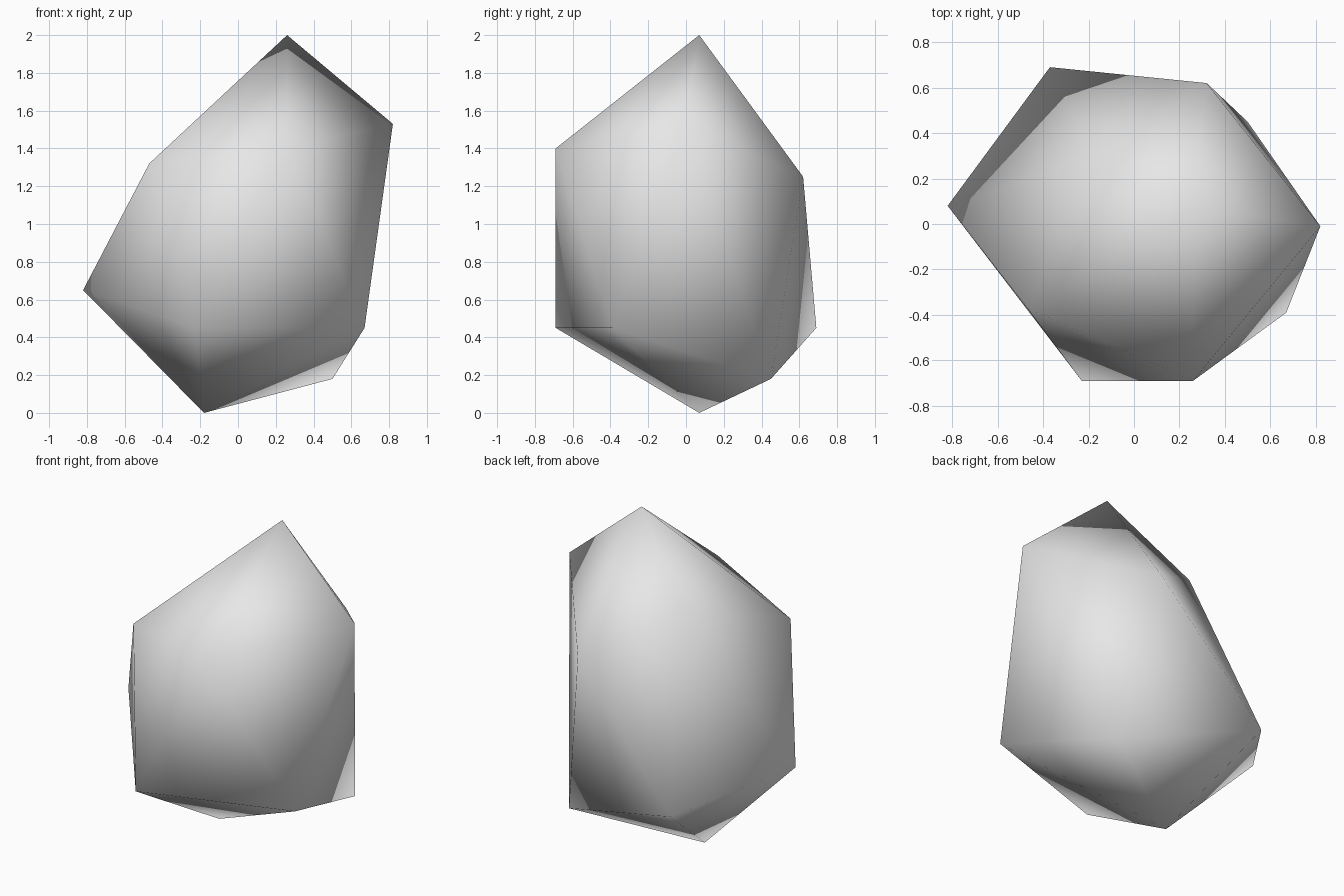
import bpy
import bmesh
from mathutils import Vector

# Remove the default object if the scene has it
default_cube = bpy.data.objects.get("Cube")
if default_cube:
    bpy.data.objects.remove(default_cube, do_unlink=True)


def make_material(name, color):
    """Create one flat material with matching viewport and render colour."""
    material = bpy.data.materials.new(name)
    material.use_nodes = True
    material.diffuse_color = color
    shader = next(node for node in material.node_tree.nodes if node.type == "BSDF_PRINCIPLED")
    shader.inputs["Base Color"].default_value = color
    return material


def build_boulder(name, bottom, lower_ring, upper_ring, top, material):
    """Twenty-sided stone: two staggered rings capped by fans to a point."""
    bm = bmesh.new()
    base = bm.verts.new(Vector(bottom))
    peak = bm.verts.new(Vector(top))
    lower = [bm.verts.new(Vector(point)) for point in lower_ring]
    upper = [bm.verts.new(Vector(point)) for point in upper_ring]
    count = len(lower)

    for i in range(count):
        following = (i + 1) % count
        # Bottom fan, the two side triangles, then the top fan
        bm.faces.new((base, lower[following], lower[i]))
        bm.faces.new((lower[i], lower[following], upper[i]))
        bm.faces.new((upper[i], lower[following], upper[following]))
        bm.faces.new((upper[i], upper[following], peak))

    bmesh.ops.recalc_face_normals(bm, faces=bm.faces)
    for face in bm.faces:
        face.smooth = True

    mesh = bpy.data.meshes.new(name)
    bm.to_mesh(mesh)
    bm.free()
    mesh.materials.append(material)
    boulder = bpy.data.objects.new(name, mesh)
    bpy.context.collection.objects.link(boulder)
    return boulder


# Rings run counter-clockwise seen from above; each upper corner sits
# between a lower corner and the next one
lower_corners = [
    (-0.23, -0.69, 0.45),
    (0.67, -0.39, 0.45),
    (0.50, 0.45, 0.18),
    (-0.37, 0.69, 0.45),
    (-0.82, 0.08, 0.65),
]
upper_corners = [
    (0.26, -0.69, 1.40),
    (0.82, -0.01, 1.53),
    (0.32, 0.62, 1.25),
    (-0.17, 0.29, 1.54),
    (-0.47, -0.37, 1.32),
]

stone_grey = make_material("stone_grey", (0.8, 0.8, 0.8, 1.0))
build_boulder("boulder", (-0.18, 0.07, 0.0), lower_corners, upper_corners,
              (0.26, 0.07, 2.0), stone_grey)
